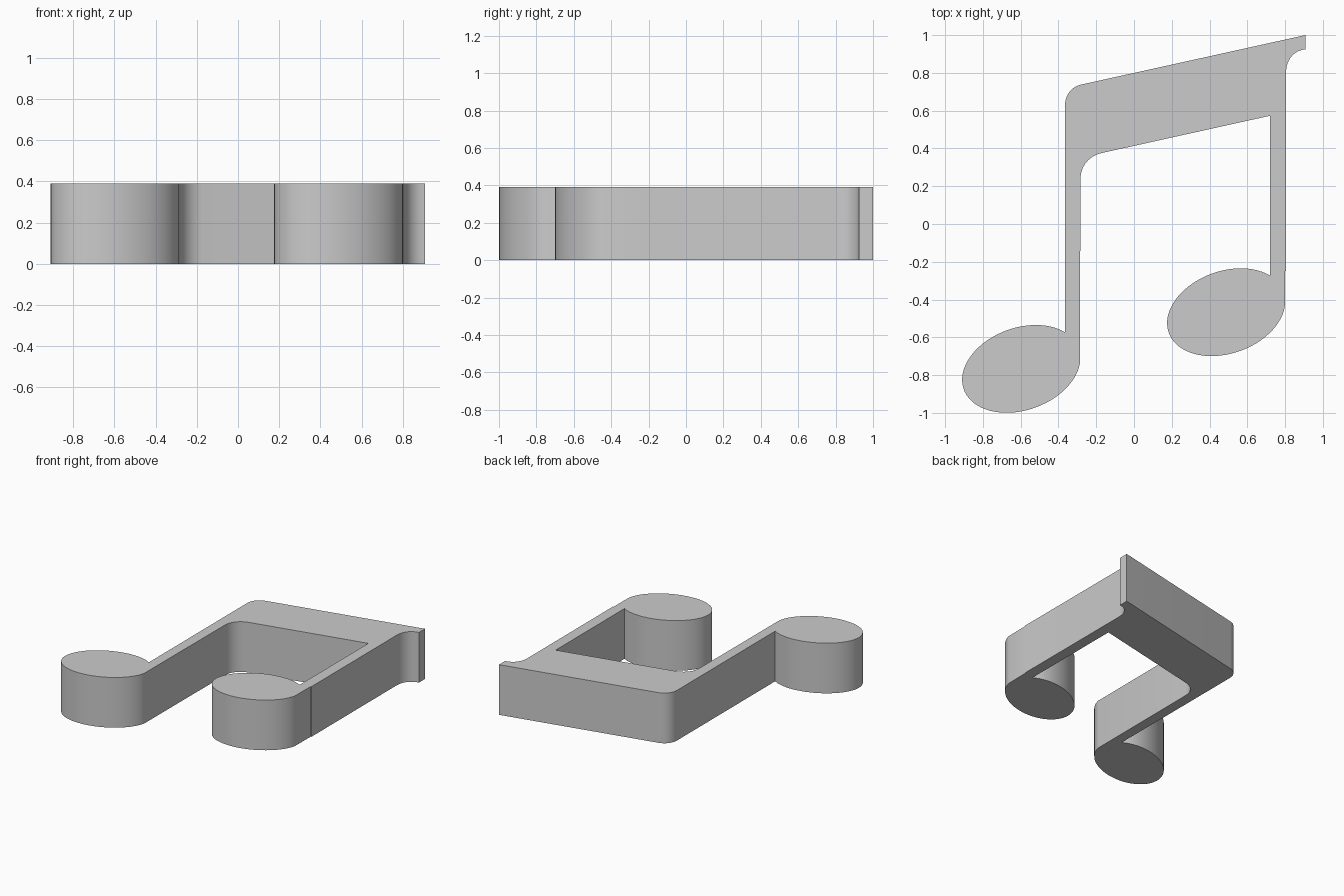
import bpy, bmesh, math
from mathutils import Vector

if "Cube" in bpy.data.objects:
    bpy.data.objects.remove(bpy.data.objects["Cube"])

HEIGHT = 0.39


def curve(p0, c, p1, n=12):
    """Rounded corner from p0 to p1 pulled toward the corner c."""
    p0, c, p1 = Vector(p0), Vector(c), Vector(p1)
    a, b = p0.lerp(c, 0.6), p1.lerp(c, 0.6)
    pts = []
    for i in range(n + 1):
        t = i / n
        s = 1 - t
        pts.append(p0 * s**3 + a * 3 * s * s * t + b * 3 * s * t * t + p1 * t**3)
    return pts


def note_head(cx, cy, n=60):
    """Tilted ellipse, clockwise from the stem's outer side to its inner side."""
    tilt = math.radians(19.7)
    pts = []
    for i in range(n + 1):
        t = math.radians(-21.3 + (-331.4 + 21.3) * i / n)
        x, y = 0.323 * math.cos(t), 0.218 * math.sin(t)
        pts.append((cx + x * math.cos(tilt) - y * math.sin(tilt),
                    cy + x * math.sin(tilt) + y * math.cos(tilt)))
    return pts


# Clockwise outline: left stem, beam, flared tip, right stem and head, beam underside, left head
outline = []
outline += curve((-0.365, 0.63), (-0.365, 0.719), (-0.28, 0.738))
outline += [(0.907, 1.0)]
outline += curve((0.907, 0.925), (0.805, 0.915), (0.805, 0.80))
outline += [(0.805, -0.25), (0.80, -0.25)]
outline += note_head(0.488, -0.467)
outline += [(0.72, 0.573)]
outline += curve((-0.17, 0.376), (-0.283, 0.351), (-0.283, 0.24))
outline += note_head(-0.597, -0.767)

# Extrude the outline into a solid
bm = bmesh.new()
face = bm.faces.new([bm.verts.new((p[0], p[1], 0)) for p in outline])
top = bmesh.ops.extrude_face_region(bm, geom=[face], use_keep_orig=True)["geom"]
bmesh.ops.translate(bm, vec=(0, 0, HEIGHT),
                    verts=[g for g in top if isinstance(g, bmesh.types.BMVert)])
bmesh.ops.recalc_face_normals(bm, faces=bm.faces)
mesh = bpy.data.meshes.new("beamed_music_note")
bm.to_mesh(mesh)
bm.free()

note = bpy.data.objects.new("beamed_music_note", mesh)
bpy.context.collection.objects.link(note)
bpy.context.view_layer.objects.active = note
note.select_set(True)
bpy.ops.object.shade_smooth_by_angle(angle=math.radians(30))
